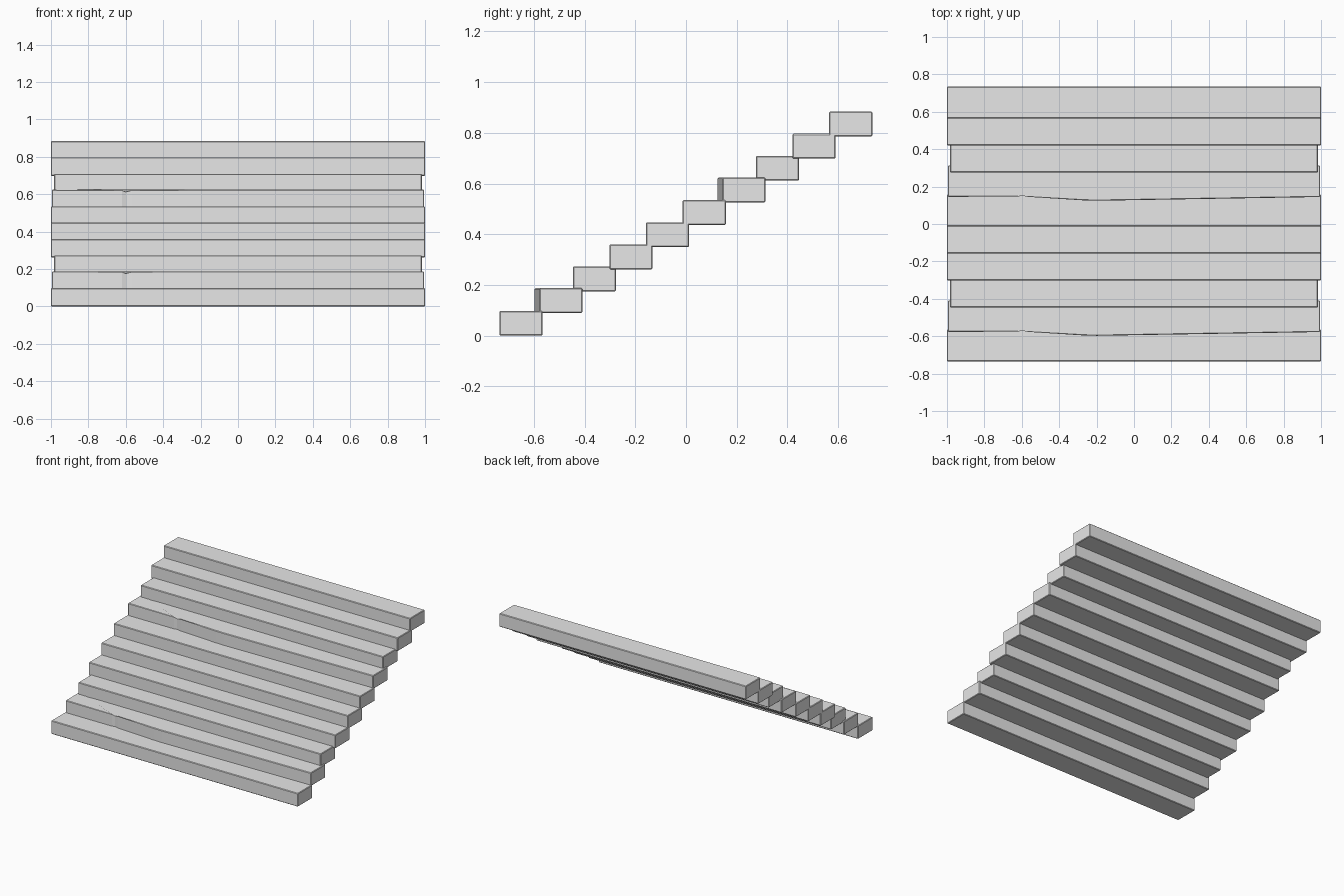
import bpy
import bmesh

STEPS, RUN, RISE = 10, 0.1444, 0.0873
DEPTH, HEIGHT = 0.17, 0.098
FRONT = -0.735

cube = bpy.data.objects.get("Cube")
if cube:
    bpy.data.objects.remove(cube, do_unlink=True)

stone = bpy.data.materials.new("grey_stone")
stone.use_nodes = True
grey = (0.8, 0.8, 0.8, 1)
stone.diffuse_color = grey
stone.node_tree.nodes["Principled BSDF"].inputs["Base Color"].default_value = grey


def slab(name, front_edge, back, z, sag=0.0):
    """Extrude a step plan upward; front_edge lists (x, y) from left end to right end."""
    bm = bmesh.new()
    plan = front_edge + [(front_edge[-1][0], back), (front_edge[0][0], back)]
    base = bm.faces.new([bm.verts.new((x, y, z)) for x, y in plan])
    top = bmesh.ops.extrude_face_region(bm, geom=[base])["geom"]
    for v in top:
        if isinstance(v, bmesh.types.BMVert):
            v.co.z += HEIGHT
            # chipped nosing
            if sag and abs(v.co.x + 0.6) < 0.01:
                v.co.z -= sag
    bmesh.ops.recalc_face_normals(bm, faces=bm.faces)
    mesh = bpy.data.meshes.new(name)
    bm.to_mesh(mesh)
    bm.free()
    mesh.materials.append(stone)
    obj = bpy.data.objects.new(name, mesh)
    bpy.context.collection.objects.link(obj)
    # slightly softened arrises
    bevel = obj.modifiers.new("soft_edges", "BEVEL")
    bevel.width = 0.004
    bevel.segments = 1
    bevel.limit_method = "ANGLE"
    bevel.angle_limit = 0.9


# Bowed, chipped front of the worn steps, as depth ahead of the normal front
worn = [(-0.995, 0.014), (-0.62, 0.015), (-0.6, 0.021), (-0.57, 0.014),
        (-0.27, -0.005), (-0.2, -0.007), (0.1, -0.002), (0.4, 0.003), (0.995, 0.013)]

for i in range(STEPS):
    y, z = FRONT + i * RUN, i * RISE
    kind = i % 5
    if kind == 1:
        slab(f"worn_step_{i + 1}", [(x, y + d) for x, d in worn], y + DEPTH + 0.012, z + 0.002, 0.008)
    else:
        half = 0.983 if kind == 2 else 1.0
        slab(f"step_{i + 1}", [(-half, y), (half, y)], y + DEPTH, z)
